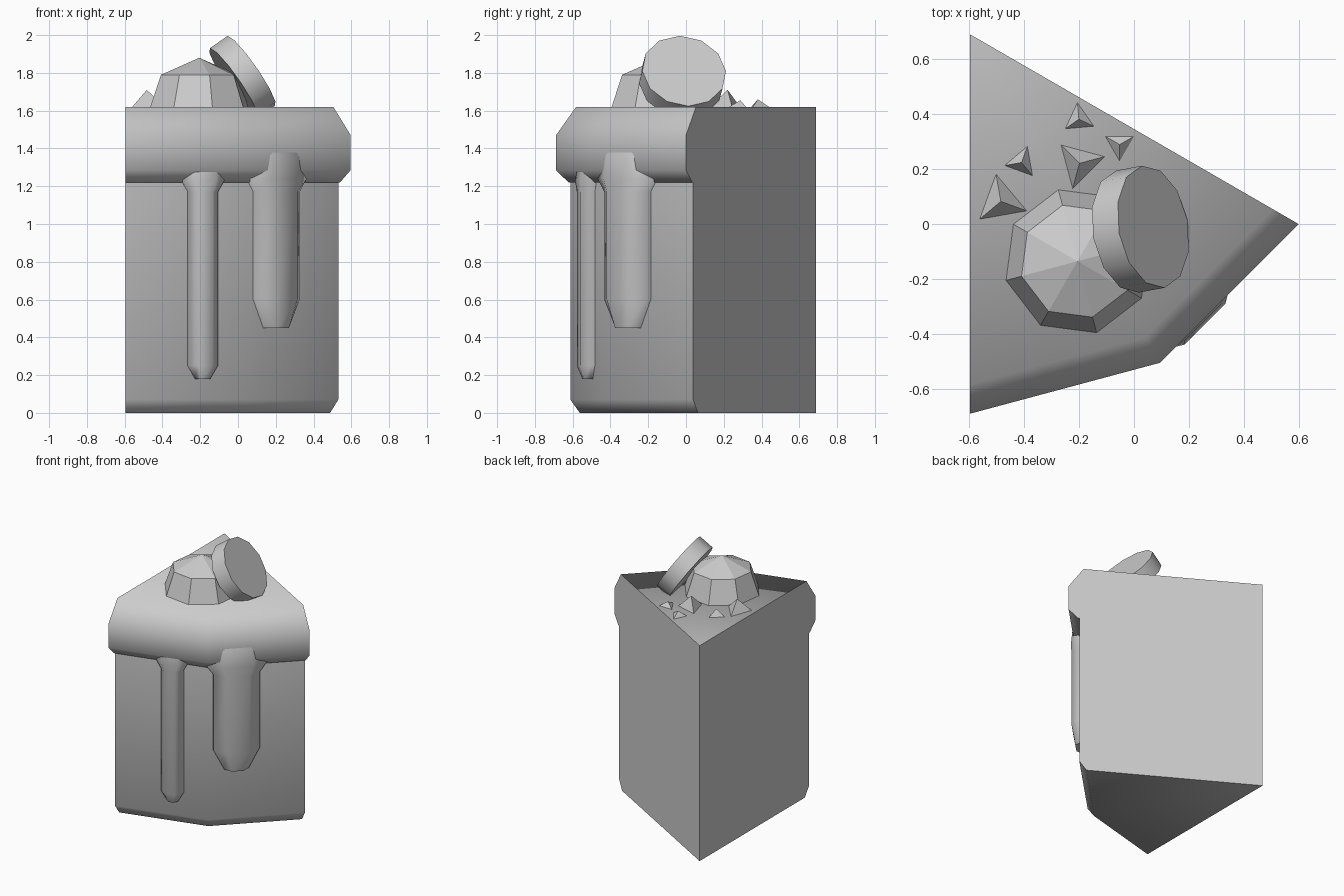
import bpy, bmesh
from math import sin, cos, radians
from mathutils import Vector

if "Cube" in bpy.data.objects:
    bpy.data.objects.remove(bpy.data.objects["Cube"], do_unlink=True)

grey = bpy.data.materials.new("plain_grey")
grey.use_nodes = True
grey.diffuse_color = (0.6, 0.6, 0.6, 1)
grey.node_tree.nodes["Principled BSDF"].inputs["Base Color"].default_value = (0.6, 0.6, 0.6, 1)

TIP = Vector((-0.595, 0.688, 0))
TOP = 1.62


def finish(bm, name, angle=None):
    bmesh.ops.recalc_face_normals(bm, faces=bm.faces)
    mesh = bpy.data.meshes.new(name)
    bm.to_mesh(mesh)
    bm.free()
    mesh.materials.append(grey)
    obj = bpy.data.objects.new(name, mesh)
    bpy.context.collection.objects.link(obj)
    if angle:
        bpy.ops.object.select_all(action="DESELECT")
        obj.select_set(True)
        bpy.context.view_layer.objects.active = obj
        bpy.ops.object.shade_smooth_by_angle(angle=radians(angle))
    return obj


def skin(bm, rows, closed):
    """Join neighbouring rows of vertices with quads."""
    for a, b in zip(rows, rows[1:]):
        n = len(a)
        for i in range(n if closed else n - 1):
            j = (i + 1) % n
            bm.faces.new((a[i], a[j], b[j], b[i]))


def wedge(name, profile):
    """Sweep an outer (radius, z) profile over a sixth of a turn about the tip."""
    bm = bmesh.new()
    rows = []
    for deg in (-90, -60, -30):
        d = Vector((cos(radians(deg)), sin(radians(deg)), 0))
        rows.append([bm.verts.new(TIP + d * r + Vector((0, 0, z))) for r, z in profile])
    low = bm.verts.new(TIP + Vector((0, 0, profile[0][1])))
    high = bm.verts.new(TIP + Vector((0, 0, profile[-1][1])))
    skin(bm, rows, False)
    bm.faces.new([low] + [r[0] for r in rows])
    bm.faces.new([high] + [r[-1] for r in rows])
    for r in (rows[0], rows[-1]):
        bm.faces.new([low] + r + [high])
    return finish(bm, name, 62)


def drip(name, x, y, deg, levels):
    """Loft a rounded half section (half width, depth, z) down the outer wall."""
    bm = bmesh.new()
    out = Vector((cos(radians(deg)), sin(radians(deg)), 0))
    side = Vector((-out.y, out.x, 0))
    rows = []
    for w, d, z in levels:
        section = ((-1, -0.3), (-1, 0.35), (-0.5, 1), (0.5, 1), (1, 0.35), (1, -0.3))
        rows.append([bm.verts.new(Vector((x, y, z)) + side * w * u + out * d * v)
                     for u, v in section])
    skin(bm, rows, True)
    bm.faces.new(rows[0])
    bm.faces.new(rows[-1])
    return finish(bm, name, 62)


# Cake body and the frosting that overhangs it
wedge("cake_body", [(1.25, 0), (1.30, 0.07), (1.30, 1.23)])
wedge("frosting", [(1.31, 1.22), (1.376, 1.285), (1.376, 1.47), (1.27, TOP)])

# Frosting drips on the two outer facets
drip("thin_drip", -0.19, -0.50, -75,
     [(0.04, 0.045, 0.18), (0.08, 0.07, 0.25), (0.08, 0.07, 1.17),
      (0.115, 0.075, 1.23), (0.12, 0.06, 1.32)])
drip("thick_drip", 0.19, -0.296, -45,
     [(0.085, 0.07, 0.45), (0.16, 0.095, 0.60), (0.16, 0.095, 1.17),
      (0.21, 0.095, 1.24), (0.19, 0.085, 1.36), (0.14, 0.05, 1.46)])

# Faceted scoop
bm = bmesh.new()
rows = []
for r, z in ((0.275, TOP - 0.02), (0.21, 1.79)):
    rows.append([bm.verts.new((-0.205 + r * cos(radians(15 + 45 * i)),
                               -0.135 + r * sin(radians(15 + 45 * i)), z)) for i in range(8)])
skin(bm, rows, True)
peak = bm.verts.new((-0.205, -0.135, 1.88))
for i in range(8):
    bm.faces.new((rows[1][i], rows[1][(i + 1) % 8], peak))
finish(bm, "scoop")

# Tilted round biscuit leaning on the scoop
axis = Vector((0.81, 0.15, 0.56)).normalized()
bm = bmesh.new()
bmesh.ops.create_cone(bm, cap_ends=True, segments=12, radius1=0.225, radius2=0.225, depth=0.115)
biscuit = finish(bm, "biscuit", 40)
biscuit.rotation_euler = axis.to_track_quat("Z", "Y").to_euler()
biscuit.location = Vector((0.07, -0.01, 1.81)) - axis * 0.0575

# Three-sided crumbs: x, y, radius, height, turn
crumbs = [(-0.20, 0.38, 0.06, 0.04, 95), (-0.052, 0.288, 0.06, 0.035, 30),
          (-0.198, 0.22, 0.094, 0.09, 15), (-0.408, 0.223, 0.062, 0.05, 70),
          (-0.483, 0.082, 0.10, 0.09, 100)]
for i, (x, y, r, h, turn) in enumerate(crumbs):
    bm = bmesh.new()
    base = [bm.verts.new((x + r * cos(radians(turn + 120 * k)),
                          y + r * sin(radians(turn + 120 * k)), TOP)) for k in range(3)]
    apex = bm.verts.new((x, y, TOP + h))
    bm.faces.new(base)
    for k in range(3):
        bm.faces.new((base[k], base[(k + 1) % 3], apex))
    finish(bm, f"crumb_{i + 1}")
